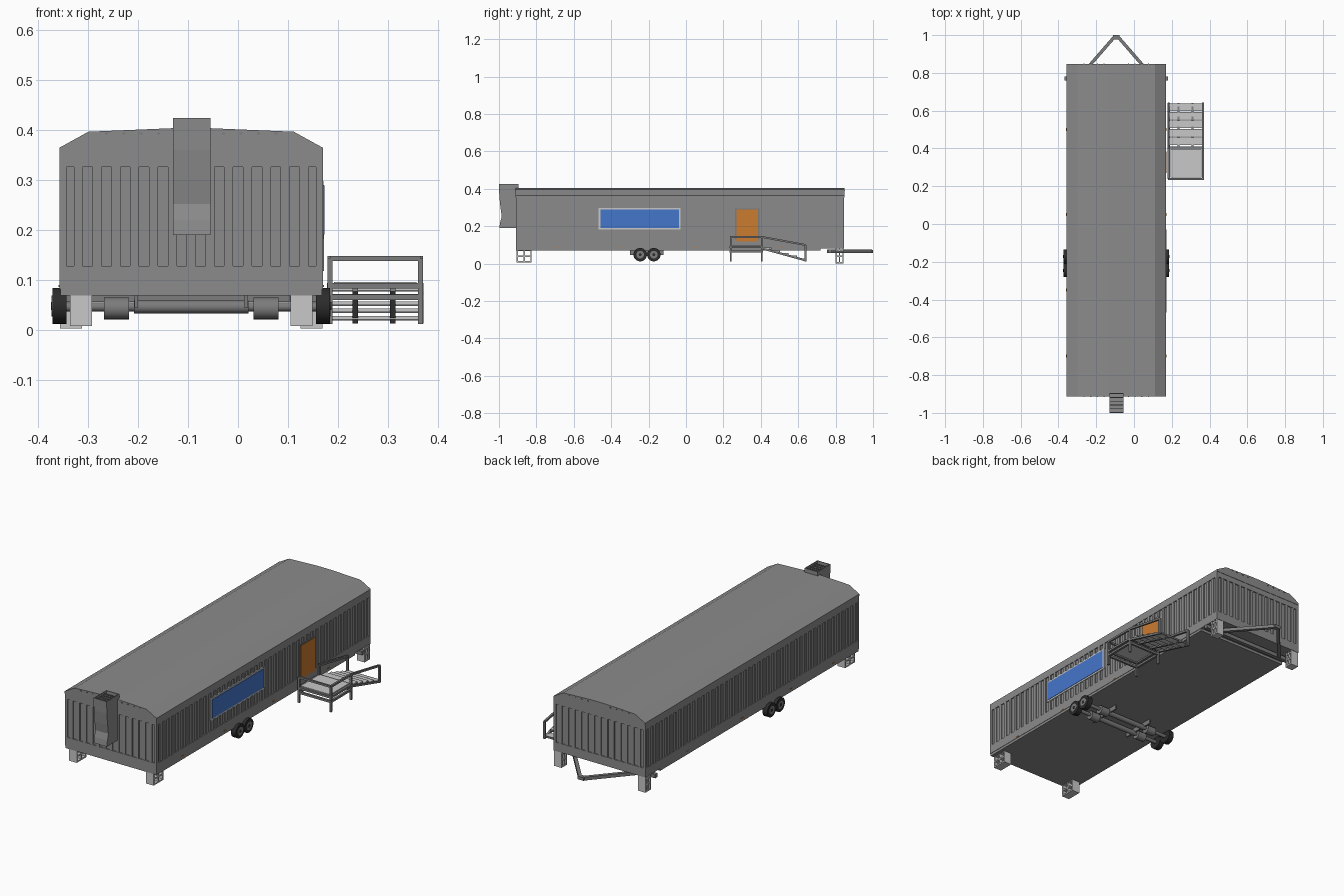
import bpy, bmesh, math
from mathutils import Vector, Matrix

cube = bpy.data.objects.get("Cube")
if cube:
    bpy.data.objects.remove(cube, do_unlink=True)


def material(name, r, g, b):
    m = bpy.data.materials.new(name)
    m.use_nodes = True
    m.diffuse_color = (r, g, b, 1)
    m.node_tree.nodes["Principled BSDF"].inputs["Base Color"].default_value = (r, g, b, 1)
    return m


GREY = material("wall grey", 0.26, 0.26, 0.26)
STEEL = material("steel grey", 0.2, 0.2, 0.2)
PALE = material("pale concrete", 0.58, 0.58, 0.58)
BLACK = material("tyre black", 0.025, 0.025, 0.025)
BLUE = material("window blue", 0.06, 0.18, 0.6)
ORANGE = material("door orange", 0.6, 0.2, 0.03)

CX = -0.094                  # trailer centre line
XL, XR = -0.358, 0.17        # side walls
YF, YB = -0.91, 0.845        # end walls


def finish(name, bm, mat, smooth=False):
    bmesh.ops.recalc_face_normals(bm, faces=bm.faces)
    me = bpy.data.meshes.new(name)
    bm.to_mesh(me)
    bm.free()
    me.materials.append(mat)
    ob = bpy.data.objects.new(name, me)
    bpy.context.collection.objects.link(ob)
    if smooth:
        bpy.ops.object.select_all(action="DESELECT")
        ob.select_set(True)
        bpy.context.view_layer.objects.active = ob
        bpy.ops.object.shade_smooth_by_angle()
    return ob


def boxes(name, mat, items):
    """Each item is (x0, x1, y0, y1, z0, z1)."""
    bm = bmesh.new()
    for x0, x1, y0, y1, z0, z1 in items:
        mid = Matrix.Translation(((x0 + x1) / 2, (y0 + y1) / 2, (z0 + z1) / 2))
        bmesh.ops.create_cube(bm, size=1, matrix=mid @ Matrix.Diagonal((x1 - x0, y1 - y0, z1 - z0, 1)))
    return finish(name, bm, mat)


def bars(name, mat, segments, w, h=None):
    """Rectangular bars between pairs of points."""
    bm = bmesh.new()
    for a, b in segments:
        a, b = Vector(a), Vector(b)
        d = b - a
        rot = d.to_track_quat("Z", "Y").to_matrix().to_4x4()
        bmesh.ops.create_cube(bm, size=1, matrix=Matrix.Translation((a + b) / 2) @ rot
                              @ Matrix.Diagonal((w, h or w, d.length, 1)))
    return finish(name, bm, mat)


def rods(name, mat, items, sides=24):
    """Cylinders along x: (x0, x1, y, z, radius)."""
    bm = bmesh.new()
    for x0, x1, y, z, r in items:
        bmesh.ops.create_cone(bm, cap_ends=True, segments=sides, radius1=r, radius2=r, depth=x1 - x0,
                              matrix=Matrix.Translation(((x0 + x1) / 2, y, z)) @ Matrix.Rotation(math.pi / 2, 4, "Y"))
    return finish(name, bm, mat, True)


def prism(name, mat, pts, offset):
    bm = bmesh.new()
    face = bm.faces.new([bm.verts.new(p) for p in pts])
    ext = bmesh.ops.extrude_face_region(bm, geom=[face])
    bmesh.ops.translate(bm, verts=[v for v in ext["geom"] if isinstance(v, bmesh.types.BMVert)], vec=offset)
    return finish(name, bm, mat)


# Wall core, and bands around its top and bottom
D = 0.006
boxes("wall_core", GREY, [(XL + D, XR - D, YF + D, YB - D, 0.082, 0.36)])
boxes("wall_bands", GREY, [(XL, XR, YF, YB, 0.082, 0.128), (XL, XR, YF, YB, 0.326, 0.356)])
boxes("corner_posts", GREY, [(x, x + 0.014, y, y + 0.014, 0.1, 0.34)
                             for x in (XL, XR - 0.014) for y in (YF, YB - 0.014)])

# Corrugation ribs on all four walls
ribs = []
count = 46
for i in range(1, count):
    y = YF + (YB - YF) * i / count
    ribs.append((XL + 0.001, XL + 0.01, y - 0.009, y + 0.009, 0.12, 0.33))
    on_window = -0.48 < y < -0.02
    on_door = 0.26 < y < 0.4
    if on_window:
        ribs += [(XR - 0.01, XR - 0.001, y - 0.009, y + 0.009, a, b) for a, b in ((0.12, 0.185), (0.295, 0.33))]
    else:
        ribs.append((XR - 0.01, XR - 0.001, y - 0.009, y + 0.009, 0.295 if on_door else 0.12, 0.33))
for i in range(1, 14):
    x = XL + (XR - XL) * i / 14
    for y in (YF + 0.001, YB - 0.01):
        ribs.append((x - 0.009, x + 0.009, y, y + 0.009, 0.12, 0.33))
boxes("wall_ribs", GREY, ribs)

# Roof with sloped shoulders
half = [(0.264, 0.354), (0.264, 0.365), (0.206, 0.397), (0.04, 0.404)]
outline = [(CX + x, z) for x, z in half] + [(CX - x, z) for x, z in reversed(half)]
prism("roof", GREY, [(x, YF - 0.002, z) for x, z in outline], (0, YB - YF + 0.004, 0))
boxes("roof_rivets", STEEL, [(CX + s * x - 0.003, CX + s * x + 0.003, y - 0.003, y + 0.003, 0.391, 0.395)
                             for s in (-1, 1) for x in (0.065, 0.1, 0.135, 0.17) for y in (YF - 0.002, YB + 0.002)])

# Window, door and side lamps
boxes("window_frame", PALE, [(XR - 0.008, XR + 0.001, -0.468, -0.03, 0.182, 0.298)])
boxes("window_pane", BLUE, [(XR - 0.005, XR + 0.003, -0.458, -0.038, 0.191, 0.289)])
boxes("door_frame", STEEL, [(XR - 0.008, XR, 0.263, 0.392, 0.115, 0.296)])
boxes("door", ORANGE, [(XR - 0.006, XR + 0.002, 0.27, 0.385, 0.118, 0.29)])
boxes("side_lamps", ORANGE, [(x - 0.002, x + 0.002, y - 0.008, y + 0.008, 0.086, 0.09)
                             for x in (XL, XR) for y in (-0.7, -0.35, 0.05, 0.5)])

# Floor and chassis rails
boxes("floor", GREY, [(XL + 0.002, XR - 0.002, YF + 0.002, 0.72, 0.069, 0.084)])
boxes("chassis_beams", STEEL, [(CX + s * 0.11 - 0.004, CX + s * 0.11 + 0.004, -0.3, -0.12, 0.045, 0.07)
                               for s in (-1, 1)])

# Wheels and axles
axles = (-0.245, -0.172)
tyres, hubs, caps, shafts = [], [], [], []
for y in axles:
    for s in (-1, 1):
        xo, xi = CX + s * 0.278, CX + s * 0.25
        tyres.append((min(xo, xi), max(xo, xi), y, 0.048, 0.036))
        hubs.append((xo - 0.0015, xo + 0.0015, y, 0.048, 0.021))
        caps.append((xo - 0.003, xo + 0.003, y, 0.048, 0.008))
        shafts.append((CX + s * 0.15 - 0.025, CX + s * 0.15 + 0.025, y, 0.043, 0.022))
    shafts += [(CX - 0.255, CX + 0.255, y, 0.046, 0.009), (CX - 0.115, CX + 0.115, y, 0.046, 0.013)]
rods("tyres", BLACK, tyres, 28)
rods("wheel_hubs", STEEL, hubs)
rods("hub_caps", BLACK, caps, 12)
rods("axles", STEEL, shafts)

# Hollow block supports at the corners
blocks = []
for s in (-1, 1):
    for x, y0, y1, z0 in ((CX + s * 0.221, -0.905, -0.825, 0.007), (CX + s * 0.241, 0.798, 0.843, 0.002)):
        a, b, t, zm = x - 0.022, x + 0.022, 0.007, 0.04
        ym = (y0 + y1) / 2
        blocks += [(a, b, y, y + t, z0, 0.082) for y in (y0, ym - t / 2, y1 - t)]
        blocks += [(a, b, y0, y1, z, z + t) for z in (z0, zm - t / 2, 0.068)]
boxes("support_blocks", PALE, blocks)

# Towing frame
zt = 0.066
bars("tow_frame", STEEL, [((CX + s * 0.01, 0.99, zt), (CX + s * 0.21, 0.76, zt)) for s in (-1, 1)], 0.017)
bars("tow_crossbar", STEEL, [((CX - 0.275, 0.77, zt), (CX + 0.275, 0.77, zt))], 0.02)
boxes("tow_coupling", STEEL, [(CX - 0.018, CX + 0.018, 0.978, 1.0, 0.058, 0.074)])

# Open topped exhaust duct on the front wall
side = [(-0.895, 0.425), (-1, 0.425), (-0.998, 0.36), (-0.992, 0.3), (-0.985, 0.252),
        (-0.994, 0.22), (-0.998, 0.19), (-0.908, 0.19), (-0.908, 0.39), (-0.895, 0.404)]
duct = prism("exhaust_duct", GREY, [(-0.13, y, z) for y, z in side], (0.075, 0, 0))
bm = bmesh.new()
bm.from_mesh(duct.data)
top = max(bm.faces, key=lambda f: f.calc_center_median().z)
bmesh.ops.inset_individual(bm, faces=[top], thickness=0.006)
hole = bmesh.ops.extrude_face_region(bm, geom=[top])
bmesh.ops.translate(bm, verts=[v for v in hole["geom"] if isinstance(v, bmesh.types.BMVert)], vec=(0, 0, -0.018))
bmesh.ops.delete(bm, geom=[top], context="FACES_ONLY")
bm.to_mesh(duct.data)
bm.free()
boxes("duct_slats", STEEL, [(-0.126, -0.059, y, y + 0.004, 0.412, 0.418) for y in (-0.98, -0.96, -0.94, -0.92)])

# Porch platform with posts and handrails
xa, xb, ya, yb = 0.184, 0.366, 0.239, 0.405
boxes("porch_deck", PALE, [(xa + 0.008, xb - 0.008, ya + 0.008, yb - 0.008, 0.088, 0.096)])
rim = []
for z in (0.088, 0.065):
    rim += [((xa, y, z), (xb, y, z)) for y in (ya, yb)] + [((x, ya, z), (x, yb, z)) for x in (xa, xb)]
bars("porch_frame", STEEL, rim, 0.011)
top_z, low_z, ye = 0.143, 0.1, 0.638
rails = [((xa, ya, top_z), (xb, ya, top_z)), ((xb, ya, top_z), (xb, yb, top_z))]
for x in (xa, xb):
    rails += [((x, y, 0.012), (x, y, top_z)) for y in (ya, yb)]
    rails += [((x, yb, top_z), (x, ye, low_z)), ((x, ye, 0.012), (x, ye, low_z))]
bars("porch_rails", STEEL, rails, 0.01)

# Stairs
bars("stair_stringers", STEEL, [((x, yb, 0.082), (x, ye, 0.018)) for x in (xa, 0.235, 0.31, xb)], 0.011)
steps = [(yb + 0.012 + i * 0.045, 0.083 - i * 0.0145) for i in range(5)]
boxes("stair_treads", PALE, [(xa, xb, y, y + 0.037, z - 0.004, z + 0.003) for y, z in steps])
boxes("stair_nosings", STEEL, [(xa, xb, y + 0.035, y + 0.041, z - 0.006, z + 0.003) for y, z in steps])
